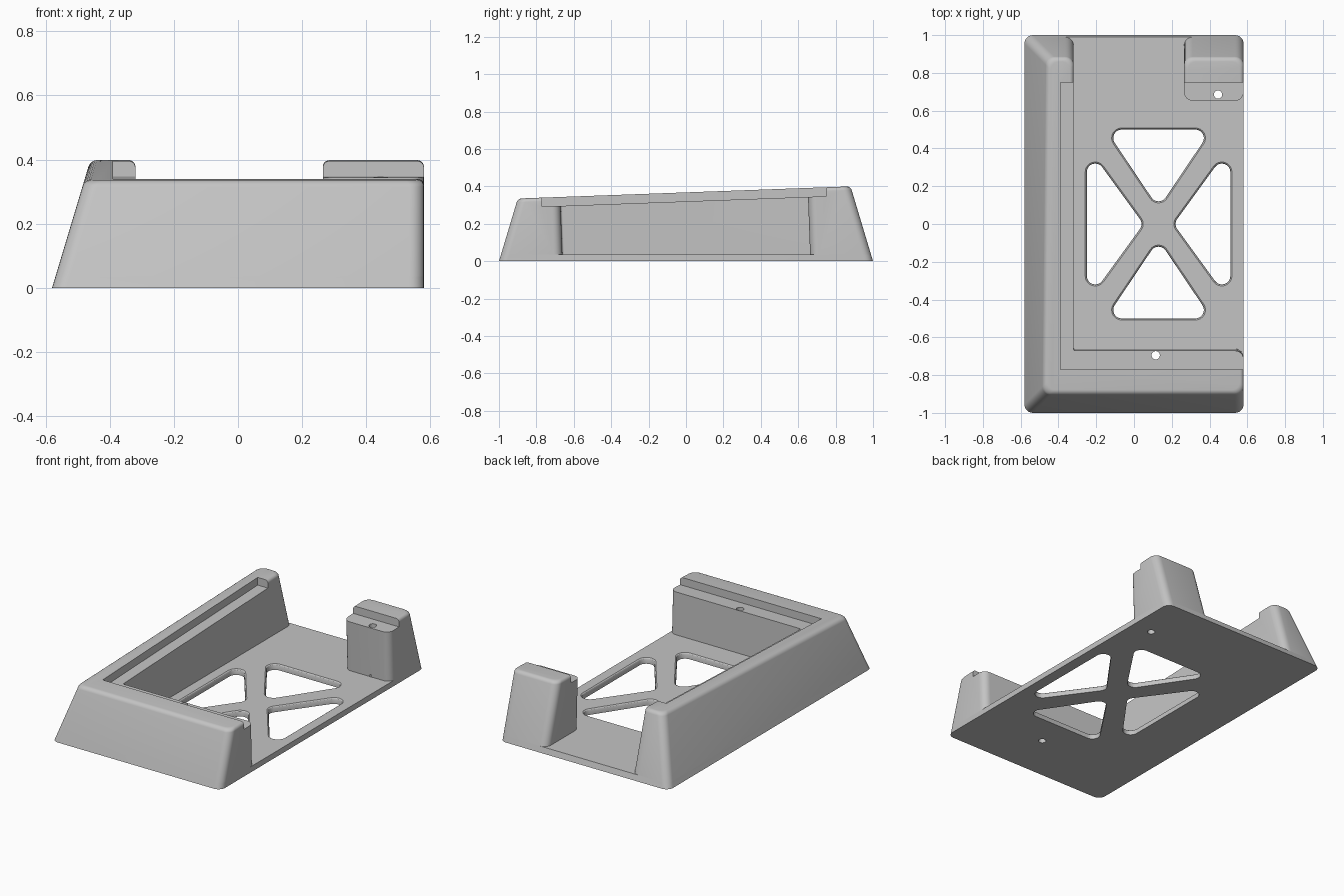
import bpy, bmesh, math
from mathutils import Vector

if "Cube" in bpy.data.objects:
    bpy.data.objects.remove(bpy.data.objects["Cube"])

FLOOR = 0.035      # thickness of the base plate
TILT = 0.0365      # slope of the cradle top
LEAN = 0.3         # inward lean of the outer walls
CENTRE = 0.13      # x centre of the cross brace
R = 0.045          # corner radius

grey = bpy.data.materials.new("grey plastic")
grey.use_nodes = True
grey.diffuse_color = (0.55, 0.55, 0.55, 1)
grey.node_tree.nodes["Principled BSDF"].inputs["Base Color"].default_value = (0.55, 0.55, 0.55, 1)


def top(y):
    return 0.368 + TILT * y


def loft(name, rings):
    """Closed solid through rings of equal length."""
    bm = bmesh.new()
    rows = [[bm.verts.new(p) for p in ring] for ring in rings]
    n = len(rows[0])
    for a, b in zip(rows, rows[1:]):
        for i in range(n):
            j = (i + 1) % n
            bm.faces.new((a[i], a[j], b[j], b[i]))
    bm.faces.new(rows[0][::-1])
    bm.faces.new(rows[-1])
    bmesh.ops.recalc_face_normals(bm, faces=bm.faces)
    mesh = bpy.data.meshes.new(name)
    bm.to_mesh(mesh)
    bm.free()
    mesh.materials.append(grey)
    obj = bpy.data.objects.new(name, mesh)
    bpy.context.collection.objects.link(obj)
    return obj


def rounded(corners, steps=6):
    """Round the corners (x, y, radius) of a right-angled outline."""
    out = []
    for i, (x, y, r) in enumerate(corners):
        p = Vector((x, y))
        u = (Vector(corners[i - 1][:2]) - p).normalized()
        v = (Vector(corners[(i + 1) % len(corners)][:2]) - p).normalized()
        for k in range(steps + 1):
            t = math.pi / 2 * k / steps
            out.append(p + r * (u + v) - r * (v * math.cos(t) + u * math.sin(t)))
    return out


# Outlines at height z, shrunk by d
def left(z, d):
    return -0.58 + LEAN * z + d


def back(z, d):
    return 1 - LEAN * z - d


def plate_outline(z, d=0):
    l, b = left(z, d), back(z, d)
    return rounded([(l, -b, R), (0.58, -b, R), (0.58, b, R), (l, b, R)])


def wall_outline(z, d):
    l, b, inner = left(z, d), back(z, d), -0.66 - TILT * z - d
    return rounded([(l, -b, R), (0.58 - d, -b, R), (0.58 - d, inner, R),
                    (-0.32 - d, inner, 0.01), (-0.32 - d, b, R), (l, b, R)])


def tower_outline(z, d):
    b, inner = back(z, d), 0.665 - TILT * z + d
    return rounded([(0.265 + d, inner, R), (0.58 - d, inner, R),
                    (0.58 - d, b, R), (0.265 + d, b, R)])


def tilted_ring(outline, d, drop):
    """Ring that follows the sloping top, lowered by drop."""
    n = len(outline(0, 0))
    zs = [0.36] * n
    for _ in range(4):
        pts = [outline(zs[i], d)[i] for i in range(n)]
        zs = [top(p.y) - drop for p in pts]
    return [(p.x, p.y, z) for p, z in zip(pts, zs)]


def flat_ring(points, z):
    return [(p[0], p[1], z) for p in points]


def upright(name, outline, r=0.02):
    """Tapered block with a rounded, sloping top."""
    rings = [flat_ring(outline(FLOOR, 0), FLOOR)]
    for k in range(6):
        a = math.pi / 2 * k / 5
        rings.append(tilted_ring(outline, r * (1 - math.cos(a)), r * (1 - math.sin(a))))
    return loft(name, rings)


def rounded_triangle(centres, r, steps=8):
    out = []
    for i in range(3):
        p, q, s = (Vector(centres[k % 3]) for k in (i - 1, i, i + 1))
        a0 = math.atan2(q.y - p.y, q.x - p.x) - math.pi / 2
        a1 = math.atan2(s.y - q.y, s.x - q.x) - math.pi / 2
        sweep = (a1 - a0) % math.tau
        for k in range(steps + 1):
            a = a0 + sweep * k / steps
            out.append(q + r * Vector((math.cos(a), math.sin(a))))
    return out


def finish(obj, cutters):
    """Cut the part, then smooth its rounded surfaces."""
    for c in cutters:
        mod = obj.modifiers.new("cut", 'BOOLEAN')
        mod.operation = 'DIFFERENCE'
        mod.solver = 'EXACT'
        mod.object = c
    dg = bpy.context.evaluated_depsgraph_get()
    mesh = bpy.data.meshes.new_from_object(obj.evaluated_get(dg))
    obj.modifiers.clear()
    obj.data = mesh
    mesh.shade_smooth()
    mesh.set_sharp_from_angle(angle=math.radians(28))


# Main parts
base_plate = loft("base_plate", [flat_ring(plate_outline(z), z) for z in (0, FLOOR)])
corner_wall = upright("corner_wall", wall_outline)
corner_tower = upright("corner_tower", tower_outline)

# Triangular openings around the cross brace, eased at the top edge
openings = []
for s in (1, -1):
    side = [(CENTRE + s * 0.135, 0), (CENTRE + s * 0.335, -s * 0.275), (CENTRE + s * 0.335, s * 0.275)]
    end = [(CENTRE, s * 0.165), (CENTRE + s * 0.195, s * 0.455), (CENTRE - s * 0.195, s * 0.455)]
    for tri in (side, end):
        levels = ((-0.1, 0.045), (0.024, 0.045), (0.031, 0.048), (0.036, 0.055), (0.1, 0.055))
        openings.append(loft("opening_cutter", [flat_ring(rounded_triangle(tri, r), z) for z, r in levels]))

# Sloping ledge that holds the tray
rect = [(-0.39, -0.77), (0.7, -0.77), (0.7, 0.75), (-0.39, 0.75)]
ledge = loft("ledge_cutter", [[(x, y, top(y) + h) for x, y in rect] for h in (-0.048, 0.2)])

# Screw holes
holes = []
for cx, cy in ((0.115, -0.695), (0.445, 0.685)):
    circle = [(cx + 0.022 * math.cos(math.tau * k / 24), cy + 0.022 * math.sin(math.tau * k / 24))
              for k in range(24)]
    holes.append(loft("screw_cutter", [flat_ring(circle, z) for z in (-0.1, 0.6)]))

finish(base_plate, openings + holes)
finish(corner_wall, [ledge, holes[0]])
finish(corner_tower, [ledge, holes[1]])
for cutter in openings + holes + [ledge]:
    bpy.data.objects.remove(cutter)
